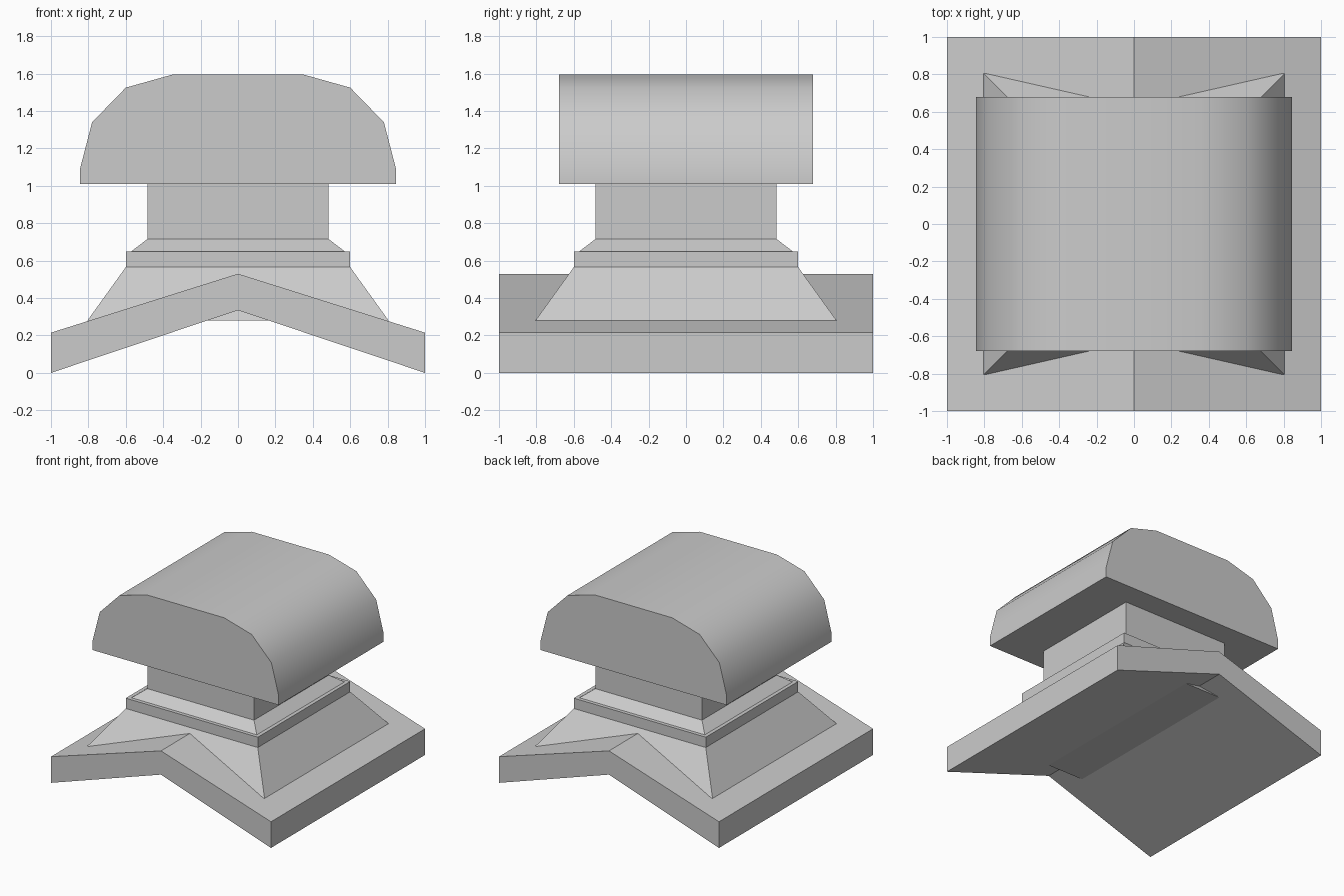
import bpy
import bmesh
import math

cube = bpy.data.objects.get("Cube")
if cube:
    bpy.data.objects.remove(cube, do_unlink=True)

grey = bpy.data.materials.new("plain grey")
grey.use_nodes = True
grey.diffuse_color = (0.6, 0.6, 0.6, 1)
grey.node_tree.nodes["Principled BSDF"].inputs["Base Color"].default_value = (0.6, 0.6, 0.6, 1)


def finish(name, bm):
    bmesh.ops.recalc_face_normals(bm, faces=bm.faces)
    mesh = bpy.data.meshes.new(name)
    bm.to_mesh(mesh)
    bm.free()
    mesh.materials.append(grey)
    obj = bpy.data.objects.new(name, mesh)
    bpy.context.collection.objects.link(obj)
    return obj


def extrude_profile(name, half, depth):
    """Mirror a half profile in x and extrude it from -depth to depth in y."""
    outline = half + [(-x, z) for x, z in reversed(half) if x > 0]
    bm = bmesh.new()
    face = bm.faces.new([bm.verts.new((x, -depth, z)) for x, z in outline])
    ext = bmesh.ops.extrude_face_region(bm, geom=[face])
    verts = [v for v in ext["geom"] if isinstance(v, bmesh.types.BMVert)]
    bmesh.ops.translate(bm, verts=verts, vec=(0, 2 * depth, 0))
    return finish(name, bm)


def square_frustum(name, low, high, z0, z1):
    """Square block with half widths low and high at heights z0 and z1."""
    bm = bmesh.new()
    bmesh.ops.create_cone(bm, cap_ends=True, segments=4,
                          radius1=low * math.sqrt(2), radius2=high * math.sqrt(2),
                          depth=z1 - z0)
    for v in bm.verts:
        s = low if v.co.z < 0 else high
        v.co = (math.copysign(s, v.co.x + v.co.y), math.copysign(s, v.co.y - v.co.x),
                v.co.z + (z0 + z1) / 2)
    return finish(name, bm)


# Folded ridge base
extrude_profile("ridge_base", [(0, 0.335), (1, 0), (1, 0.215), (0, 0.53)], 1)

# Stacked square pedestal
square_frustum("skirt", 0.805, 0.6, 0.28, 0.565)
square_frustum("collar", 0.6, 0.6, 0.565, 0.65)
square_frustum("neck_bevel", 0.57, 0.485, 0.65, 0.715)
square_frustum("neck", 0.485, 0.485, 0.715, 1.01)

# Rounded cap
cap = extrude_profile("cap", [(0.845, 1.01), (0.845, 1.09), (0.78, 1.34),
                              (0.6, 1.525), (0.35, 1.595)], 0.68)
bpy.ops.object.select_all(action="DESELECT")
bpy.context.view_layer.objects.active = cap
cap.select_set(True)
bpy.ops.object.shade_smooth_by_angle(angle=math.radians(40))
